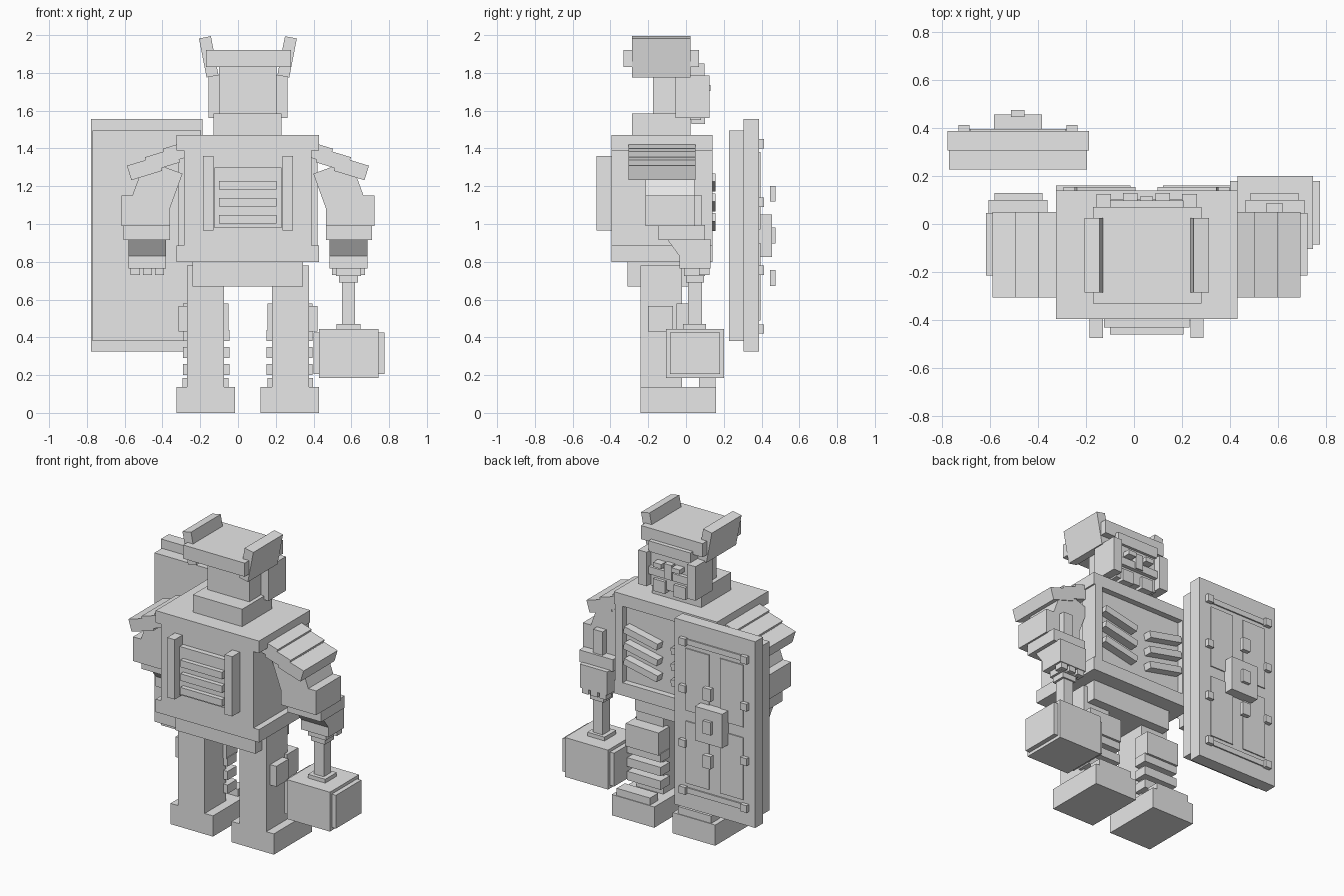
import bpy, bmesh, math
from mathutils import Matrix, Vector

cube = bpy.data.objects.get("Cube")
if cube:
    bpy.data.objects.remove(cube, do_unlink=True)

GREY = (0.8, 0.8, 0.8, 1)
mat = bpy.data.materials.new("plain_grey")
mat.use_nodes = True
mat.diffuse_color = GREY
mat.node_tree.nodes["Principled BSDF"].inputs["Base Color"].default_value = GREY

AXIS = 0.0525  # the figure's own centre line in x


def add_object(name, bm):
    bmesh.ops.recalc_face_normals(bm, faces=bm.faces)
    mesh = bpy.data.meshes.new(name)
    bm.to_mesh(mesh)
    bm.free()
    mesh.materials.append(mat)
    obj = bpy.data.objects.new(name, mesh)
    bpy.context.scene.collection.objects.link(obj)
    return obj


def box(name, x, y, z, tilt=0):
    """Box from ranges, tilted in degrees about y through its centre."""
    bm = bmesh.new()
    bmesh.ops.create_cube(bm, size=1)
    ranges = (x, y, z)
    centre = Vector([(a + b) / 2 for a, b in ranges])
    size = Matrix.Diagonal([b - a for a, b in ranges] + [1])
    turn = Matrix.Rotation(math.radians(tilt), 4, "Y")
    bm.transform(Matrix.Translation(centre) @ turn @ size)
    return add_object(name, bm)


def mirrored(r):
    return (2 * AXIS - r[1], 2 * AXIS - r[0])


def pair(name, x, y, z, tilt=0):
    box("left_" + name, x, y, z, tilt)
    box("right_" + name, mirrored(x), y, z, -tilt)


def prism(name, profile, x):
    """Side profile of (y, z) points pushed along x."""
    bm = bmesh.new()
    face = bm.faces.new([bm.verts.new((x[0], y, z)) for y, z in profile])
    ext = bmesh.ops.extrude_face_region(bm, geom=[face])
    verts = [v for v in ext["geom"] if isinstance(v, bmesh.types.BMVert)]
    bmesh.ops.translate(bm, verts=verts, vec=(x[1] - x[0], 0, 0))
    return add_object(name, bm)


# Torso with overhanging top and sill
FULL = (-0.325, 0.43)
box("torso_core", (-0.285, 0.39), (-0.395, 0.1), (0.85, 1.42))
box("torso_top", FULL, (-0.395, 0.14), (1.39, 1.47))
box("torso_sill", FULL, (-0.395, 0.14), (0.8, 0.885))
pair("chest_frame", (0.365, 0.42), (0.02, 0.14), (0.88, 1.4))
box("hips", (-0.24, 0.345), (-0.31, 0.04), (0.67, 0.81))

# Slanted chest ribs
for i in range(3):
    z = 1.22 - i * 0.105
    pair(f"chest_rib_{i + 1}", (0.1, 0.35), (0.09, 0.155), (z - 0.022, z + 0.022), -12)

# Back vent
box("vent_plate", (-0.125, 0.23), (-0.43, -0.39), (0.98, 1.3))
pair("vent_post", (0.235, 0.29), (-0.475, -0.39), (0.965, 1.36))
for i in range(3):
    z = 1.205 - i * 0.09
    box(f"vent_slat_{i + 1}", (-0.1, 0.205), (-0.46, -0.42), (z - 0.023, z + 0.023))

# Collar and head
box("collar", (-0.13, 0.23), (-0.285, 0.025), (1.46, 1.585))
box("head", (-0.1, 0.205), (-0.175, 0.08), (1.55, 1.84))
box("cap", (-0.17, 0.28), (-0.33, 0.07), (1.83, 1.92))
box("brow", (-0.1, 0.205), (0.0, 0.098), (1.78, 1.85))
pair("cheek", (0.2, 0.262), (-0.055, 0.125), (1.56, 1.785))
pair("eye", (0.09, 0.15), (0.07, 0.13), (1.705, 1.735))
box("nose", (0.025, 0.08), (0.07, 0.115), (1.64, 1.74))
box("upper_lip", (-0.1, 0.205), (0.07, 0.105), (1.635, 1.685))
pair("jaw_plate", (0.085, 0.17), (0.03, 0.1), (1.53, 1.61))
pair("cap_wing", (0.228, 0.292), (-0.285, 0.025), (1.78, 1.99), 11)

# Arms with layered shoulder plates
for i in range(3):
    x, z = 0.41 + i * 0.095, 1.385 - i * 0.045
    pair(f"shoulder_plate_{i + 1}", (x - 0.085, x + 0.085), (-0.305, 0.05),
         (z - 0.04, z + 0.04), 17)
pair("upper_arm", (0.435, 0.645), (-0.215, 0.045), (1.06, 1.31), -20)
pair("forearm", (0.465, 0.722), (-0.215, 0.045), (0.99, 1.15))
pair("cuff", (0.465, 0.71), (-0.145, 0.1), (0.915, 0.995))

HAND = [(-0.1, 0.92), (-0.035, 0.83), (-0.035, 0.765), (0.13, 0.765), (0.13, 0.92)]
hand_x = (0.485, 0.685)
prism("left_hand", HAND, hand_x)
prism("right_hand", HAND, mirrored(hand_x))
for i in range(3):
    x = 0.497 + i * 0.064
    pair(f"finger_{i + 1}", (x, x + 0.048), (0.07, 0.125), (0.73, 0.775))

# Hammer
hx = 0.585
box("hammer_shaft", (hx - 0.035, hx + 0.035), (0.01, 0.085), (0.46, 1.15))
box("hammer_grip_ring", (hx - 0.065, hx + 0.065), (-0.01, 0.1), (0.725, 0.77))
box("hammer_lower_ring", (hx - 0.05, hx + 0.05), (0.0, 0.095), (0.69, 0.73))
box("hammer_flange", (hx - 0.063, hx + 0.063), (-0.015, 0.105), (0.44, 0.47))
box("hammer_head", (0.43, 0.745), (-0.105, 0.2), (0.185, 0.445))
box("hammer_faces", (0.4, 0.775), (-0.085, 0.18), (0.205, 0.425))

# Legs
pair("leg", (0.18, 0.375), (-0.24, -0.02), (0.1, 0.78))
pair("foot", (0.12, 0.43), (-0.24, 0.16), (0.0, 0.137))
pair("toe_cap", (0.155, 0.398), (0.07, 0.155), (0.13, 0.185))
pair("knee_pad", (0.155, 0.395), (-0.05, 0.065), (0.43, 0.58))
pair("hip_plate", (0.365, 0.42), (-0.2, -0.07), (0.43, 0.565))
for i in range(3):
    z = 0.2 + i * 0.09
    pair(f"shin_bar_{i + 1}", (0.15, 0.395), (-0.045, 0.05), (z, z + 0.058))

# Shield
SX = -0.483
box("shield_back", (-0.77, -0.195), (0.227, 0.31), (0.38, 1.495))
box("shield_face", (-0.777, -0.187), (0.305, 0.387), (0.325, 1.555))
box("shield_boss", (SX - 0.1, SX + 0.1), (0.38, 0.455), (0.825, 1.05))
for i, z in enumerate((0.715, 0.94, 1.16)):
    box(f"shield_stud_{i + 1}", (SX - 0.028, SX + 0.028), (0.445, 0.475),
        (z - 0.042, z + 0.042))
for i, z in enumerate((0.445, 0.755, 1.115, 1.425)):
    for side in (-1, 1):
        x = SX + side * 0.225
        box(f"shield_rivet_{i + 1}", (x - 0.023, x + 0.023), (0.38, 0.412),
            (z - 0.024, z + 0.024))
for i, (low, high) in enumerate(((0.49, 0.9), (0.97, 1.38))):
    for side in (-1, 1):
        x = SX + side * 0.125
        box(f"shield_panel_{i + 1}", (x - 0.085, x + 0.085), (0.38, 0.394), (low, high))
for name, z in (("top", 1.425), ("bottom", 0.445)):
    box(f"shield_{name}_bar", (SX - 0.2, SX + 0.2), (0.38, 0.396), (z - 0.018, z + 0.018))
